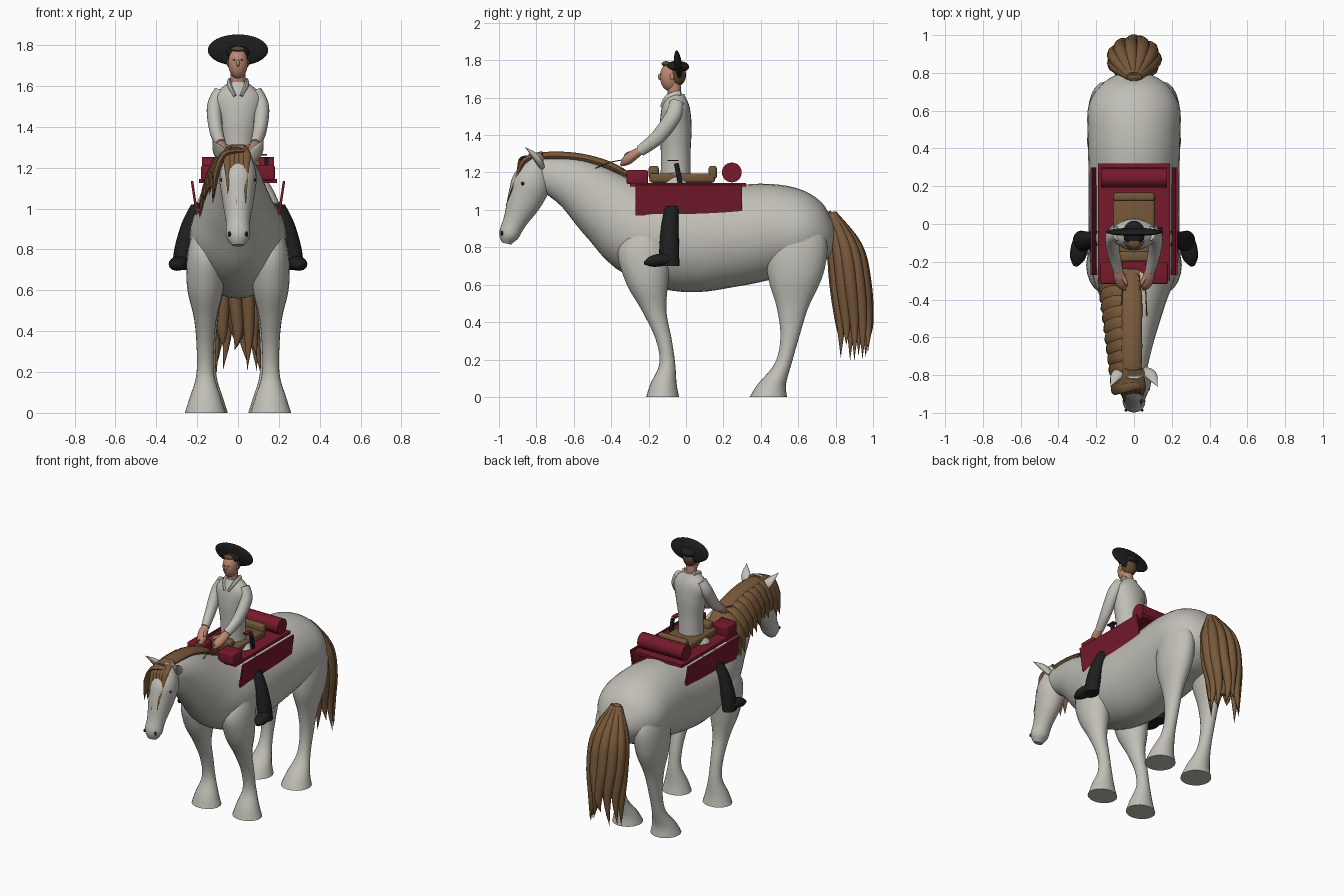
import bpy, bmesh, math, random
from mathutils import Vector, Matrix

random.seed(4)
SIDES = (("left", 1), ("right", -1))
old = bpy.data.objects.get("Cube")
if old:
    bpy.data.objects.remove(old, do_unlink=True)


def material(name, *rgb):
    m = bpy.data.materials.new(name)
    m.use_nodes = True
    m.diffuse_color = (*rgb, 1)
    m.node_tree.nodes["Principled BSDF"].inputs["Base Color"].default_value = (*rgb, 1)
    return m


grey = material("pale grey", .53, .52, .47)
red = material("deep red", .18, .01, .024)
brown = material("mane brown", .19, .1, .043)
leather = material("saddle leather", .17, .095, .04)
black = material("black", .013, .013, .014)
skin = material("skin", .5, .25, .165)
dark_hair = material("dark hair", .12, .065, .032)


def finish(name, bm, mat, smooth=True):
    bmesh.ops.recalc_face_normals(bm, faces=bm.faces)
    mesh = bpy.data.meshes.new(name)
    bm.to_mesh(mesh)
    bm.free()
    mesh.materials.append(mat)
    for polygon in mesh.polygons:
        polygon.use_smooth = smooth
    if smooth:
        mesh.set_sharp_from_angle(angle=math.radians(50))
    obj = bpy.data.objects.new(name, mesh)
    bpy.context.scene.collection.objects.link(obj)


def sample(values, t):
    """Point at fraction t of a smooth curve through evenly spaced values."""
    last = len(values) - 1
    i = min(int(t * last), last - 1)
    f = t * last - i
    a, b, c, d = (values[min(max(i + k, 0), last)] for k in (-1, 0, 1, 2))
    return b + (c - a) * (f / 2) + (a * 2 - b * 5 + c * 4 - d) * (f * f / 2) \
        + (b * 3 - a - c * 3 + d) * (f ** 3 / 2)


def loft(name, mat, path, widths, depths=None, flat=1, sides=20, across=(1, 0, 0), level=False):
    """Oval tube along a path; level keeps its rings horizontal, flat is depth over width."""
    path = [Vector(p) for p in path]
    depths = depths or [w * flat for w in widths]
    count = 5 * (max(len(path), len(widths)) - 1)
    centres = [sample(path, i / count) for i in range(count + 1)]
    bm = bmesh.new()
    rings = []
    for i, centre in enumerate(centres):
        along = centres[min(i + 1, count)] - centres[max(i - 1, 0)]
        along = Vector((0, 0, 1)) if level else along.normalized()
        u = Vector(across)
        u = (u - along * u.dot(along)).normalized() * max(sample(widths, i / count), .001)
        v = along.cross(u).normalized() * max(sample(depths, i / count), .001)
        angles = [math.tau * k / sides for k in range(sides)]
        rings.append([bm.verts.new(centre + u * math.cos(a) + v * math.sin(a)) for a in angles])
    for low, high in zip(rings, rings[1:]):
        for k in range(sides):
            n = (k + 1) % sides
            bm.faces.new((low[k], low[n], high[n], high[k]))
    bm.faces.new(rings[0])
    bm.faces.new(rings[-1])
    finish(name, bm, mat)


def pair(name, mat, path, widths, **options):
    for side, s in SIDES:
        loft(f"{side}_{name}", mat, [(s * x, y, z) for x, y, z in path], widths, **options)


def plane(x, *points):
    """Path at a constant x."""
    return [(x, y, z) for y, z in points]


def ball(name, mat, centre, radii, tilt=0):
    bm = bmesh.new()
    place = Matrix.Translation(centre) @ Matrix.Rotation(tilt, 4, 'X') @ Matrix.Diagonal((*radii, 1))
    bmesh.ops.create_uvsphere(bm, u_segments=28, v_segments=16, radius=1, matrix=place)
    finish(name, bm, mat)


def box(name, mat, centre, size, bevel=0, axis='Y', angle=0):
    bm = bmesh.new()
    place = Matrix.Translation(centre) @ Matrix.Rotation(angle, 4, axis) @ Matrix.Diagonal((*size, 1))
    bmesh.ops.create_cube(bm, size=1, matrix=place)
    if bevel:
        bmesh.ops.bevel(bm, geom=bm.edges[:], offset=bevel, segments=3, profile=.5, affect='EDGES')
    finish(name, bm, mat, smooth=bevel > 0)


# Horse trunk and neck in one sweep, then the head
loft("horse_trunk", grey,
     plane(0, (.81, .89), (.75, .88), (.63, .88), (.45, .885), (.25, .86), (0, .84),
           (-.22, .88), (-.4, 1), (-.6, 1.14), (-.85, 1.22)),
     widths=[.03, .16, .24, .245, .24, .24, .23, .17, .11, .05],
     depths=[.04, .14, .22, .255, .27, .28, .25, .2, .14, .06], sides=32)
loft("horse_head", grey, plane(0, (-.79, 1.3), (-.82, 1.17), (-.86, 1.06), (-.915, .94), (-.948, .865), (-.96, .82)),
     widths=[.05, .09, .08, .06, .058, .03], depths=[.03, .1, .095, .063, .053, .025], sides=24)
pair("horse_ear", grey, [(.055, -.77, 1.23), (.09, -.8, 1.28), (.125, -.86, 1.335)],
     widths=[.025, .033, 0], flat=.6, sides=12)
for side, s in SIDES:
    ball(f"{side}_horse_eye", black, (s * .074, -.87, 1.14), (.012, .014, .012))
    ball(f"{side}_nostril", black, (s * .042, -.985, .875), (.008, .008, .012))

# Horse legs, blending into the trunk above and flaring into hooves below
leg_widths = [.03, .085, .09, .055, .042, .045, .078, .1]
pair("front_leg", grey, plane(.16, (-.18, .97), (-.22, .8), (-.21, .62), (-.17, .46), (-.12, .31),
                              (-.1, .18), (-.12, .07), (-.125, 0)),
     leg_widths, depths=[.04, .14, .115, .065, .043, .042, .07, .088], level=True)
pair("hind_leg", grey, plane(.15, (.61, 1), (.6, .84), (.585, .66), (.57, .48), (.555, .32),
                             (.52, .18), (.46, .07), (.44, 0)),
     leg_widths, depths=[.04, .15, .15, .085, .05, .045, .075, .1], level=True)

# Tail: a core wrapped in tapering locks
loft("tail_core", brown, plane(0, (.76, .99), (.85, .8), (.88, .58), (.89, .36)),
     widths=[.02, .11, .1, .02], flat=.7)
locks = 11
for i in range(locks):
    out, back = math.cos(math.tau * i / locks) * .11, math.sin(math.tau * i / locks) * .08
    sway = random.uniform(-.02, .02)
    loft(f"tail_lock_{i + 1}", brown,
         [(out * .2, .78 + back * .1, .98), (out * .9, .85 + back * .8, .8), (out, .88 + back, .6),
          (out * .9 + sway, .9 + back, .4), (out, .9 + back, random.uniform(.18, .34))],
         widths=[.02, .035, .036, .025, 0], sides=10)

# Mane: a crest strip, locks falling on the right side, and a forelock
crest = plane(-.012, (-.27, 1.16), (-.4, 1.23), (-.55, 1.275), (-.7, 1.288), (-.84, 1.28))
loft("mane_crest", brown, crest, widths=[.04, .055, .055, .055, .045], flat=.45, sides=14)
locks = 12
for i in range(locks):
    x, y, z = sample([Vector(p) for p in crest], i / (locks - 1))
    side = -.1 - (y + .84) * .11
    loft(f"mane_lock_{i + 1}", brown,
         [(.03, y, z), (side * .6, y - .01, z - .012), (side, y - .02, z - .09),
          (side * 1.12, y - .03, z - .16), (side * 1.2, y - .04, z - random.uniform(.18, .26))],
         widths=[.03, .045, .045, .03, 0], flat=.35, sides=10, across=(0, 1, 0))
for i in range(5):
    x, drop = .022 * i - .05, random.uniform(.05, .19)
    loft(f"forelock_{i + 1}", brown,
         [(x * .5, -.77, 1.3), (x, -.86, 1.265), (x, -.895, 1.2), (x, -.9 - drop * .36, 1.2 - drop)],
         widths=[.025, .025, .017, 0], flat=.6, sides=10)

# Blanket, pouches and bedroll
box("blanket_top", red, (0, .01, 1.135), (.38, .62, .02))
for side, s in SIDES:
    box(f"{side}_blanket_panel", red, (s * .213, .015, 1.053), (.012, .57, .165), angle=s * .15)
    box(f"{side}_front_pouch", red, (s * .12, -.26, 1.175), (.12, .115, .075), bevel=.01)
loft("bedroll", red, [(-.175, .245, 1.2), (.175, .245, 1.2)], widths=[.053, .053], sides=24, across=(0, 1, 0))

# Saddle and pistol
box("saddle_seat", leather, (0, -.02, 1.17), (.22, .35, .05), bevel=.015)
box("saddle_cantle", leather, (0, .143, 1.2), (.22, .045, .07), bevel=.015)
box("saddle_pommel", leather, (0, -.172, 1.2), (.16, .055, .07), bevel=.015)
box("pistol_grip", black, (.14, -.04, 1.19), (.02, .026, .12), bevel=.004, axis='X', angle=.2)
box("pistol_cap", red, (.125, -.07, 1.264), (.035, .06, .008))

# Rider clothing
loft("shirt", grey, [(0, -.055, 1.14), (0, -.055, 1.62)], widths=[.085, .08, .085, .105, .12, .045],
     depths=[.08, .08, .08, .085, .075, .045], sides=24, level=True)
pair("sleeve", grey, [(.085, -.05, 1.575), (.115, -.07, 1.5), (.108, -.15, 1.39), (.085, -.245, 1.315)],
     widths=[.032, .037, .034, .026], flat=1.15)
pair("shirt_collar", grey, [(.042, -.03, 1.625), (.04, -.095, 1.6), (.014, -.128, 1.55)],
     widths=[.01, .012, .008], flat=1.5, sides=8)
pair("trouser_leg", grey, [(.05, -.04, 1.17), (.11, -.06, 1.08), (.16, -.08, 1)],
     widths=[.05, .06, .05], flat=1.15)
pair("boot", black, [(.19, -.075, 1.02), (.23, -.085, .93), (.265, -.09, .81), (.28, -.09, .7)],
     widths=[.04, .045, .045, .044], depths=[.035, .045, .052, .055], level=True)
pair("boot_foot", black, [(.27, -.05, .73), (.285, -.11, .735), (.3, -.18, .725), (.31, -.222, .715)],
     widths=[.03, .045, .04, .012], flat=.75)

# Hands and reins
pair("hand", skin, [(.087, -.235, 1.322), (.077, -.28, 1.293), (.062, -.32, 1.262), (.05, -.348, 1.238)],
     widths=[.022, .032, .03, .008], flat=.85, sides=12)
pair("thumb", skin, [(.065, -.275, 1.305), (.042, -.31, 1.3), (.038, -.33, 1.29)],
     widths=[.012, .01, .004], sides=8)
pair("rein", leather, [(.06, -.32, 1.27), (.065, -.42, 1.25), (.07, -.53, 1.2)],
     widths=[.003, .003], sides=6)

# Rider head
loft("neck", skin, [(0, -.058, 1.57), (0, -.066, 1.69)], widths=[.037, .036])
ball("face", skin, (0, -.086, 1.712), (.048, .053, .077))
ball("nose", skin, (0, -.138, 1.712), (.009, .013, .017))
ball("hair_back", dark_hair, (0, -.05, 1.722), (.049, .05, .062))
ball("hair_fringe", dark_hair, (0, -.106, 1.781), (.034, .025, .014))
for side, s in SIDES:
    ball(f"{side}_eye", dark_hair, (s * .018, -.134, 1.728), (.008, .003, .003))
    ball(f"{side}_ear", skin, (s * .048, -.075, 1.712), (.006, .011, .018))

# Hat: tipped oval brim and crown
ball("hat_brim", black, (0, -.042, 1.776), (.148, .02, .077), tilt=.12)
ball("hat_crown", black, (0, -.047, 1.765), (.058, .064, .032))
